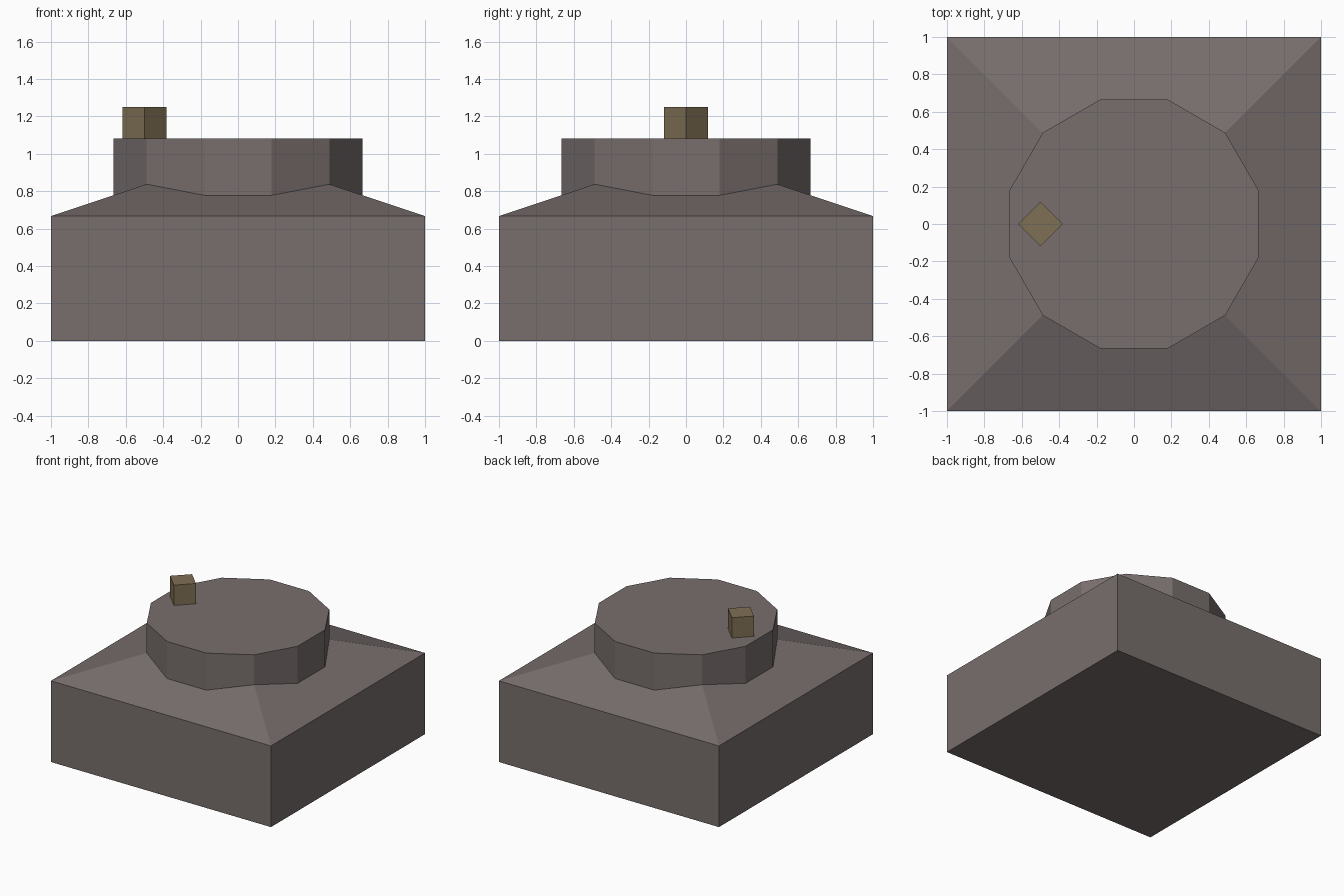
import bpy
from math import pi, sqrt

cube = bpy.data.objects.get("Cube")
if cube:
    bpy.data.objects.remove(cube, do_unlink=True)


def material(name, rgb):
    mat = bpy.data.materials.new(name)
    mat.use_nodes = True
    mat.diffuse_color = (*rgb, 1)
    mat.node_tree.nodes["Principled BSDF"].inputs["Base Color"].default_value = (*rgb, 1)
    return mat


def prism(name, mat, sides, radius, bottom, top, turn, x=0, top_radius=None):
    """Upright prism, or a pyramid when top_radius is zero."""
    bpy.ops.mesh.primitive_cone_add(
        vertices=sides, radius1=radius,
        radius2=radius if top_radius is None else top_radius,
        depth=top - bottom, location=(x, 0, (bottom + top) / 2), rotation=(0, 0, turn))
    obj = bpy.context.object
    obj.name = name
    obj.data.materials.append(mat)
    return obj


stone = material("grey_stone", (0.187, 0.156, 0.153))
wood = material("brown_wood", (0.212, 0.162, 0.092))

EAVES, DRUM_TOP = 0.667, 1.083

# Square base with a shallow pyramid roof
prism("base_block", stone, 4, sqrt(2), 0, EAVES, pi / 4)
prism("sloped_roof", stone, 4, sqrt(2), EAVES, 1.0, pi / 4, top_radius=0)

# Twelve-sided drum, flat sides facing the axes
prism("drum", stone, 12, 0.69, 0.75, DRUM_TOP, pi / 12)

# Small square post set cornerwise near the right rim
prism("post", wood, 4, 0.118, DRUM_TOP, 1.25, 0, x=-0.5)
